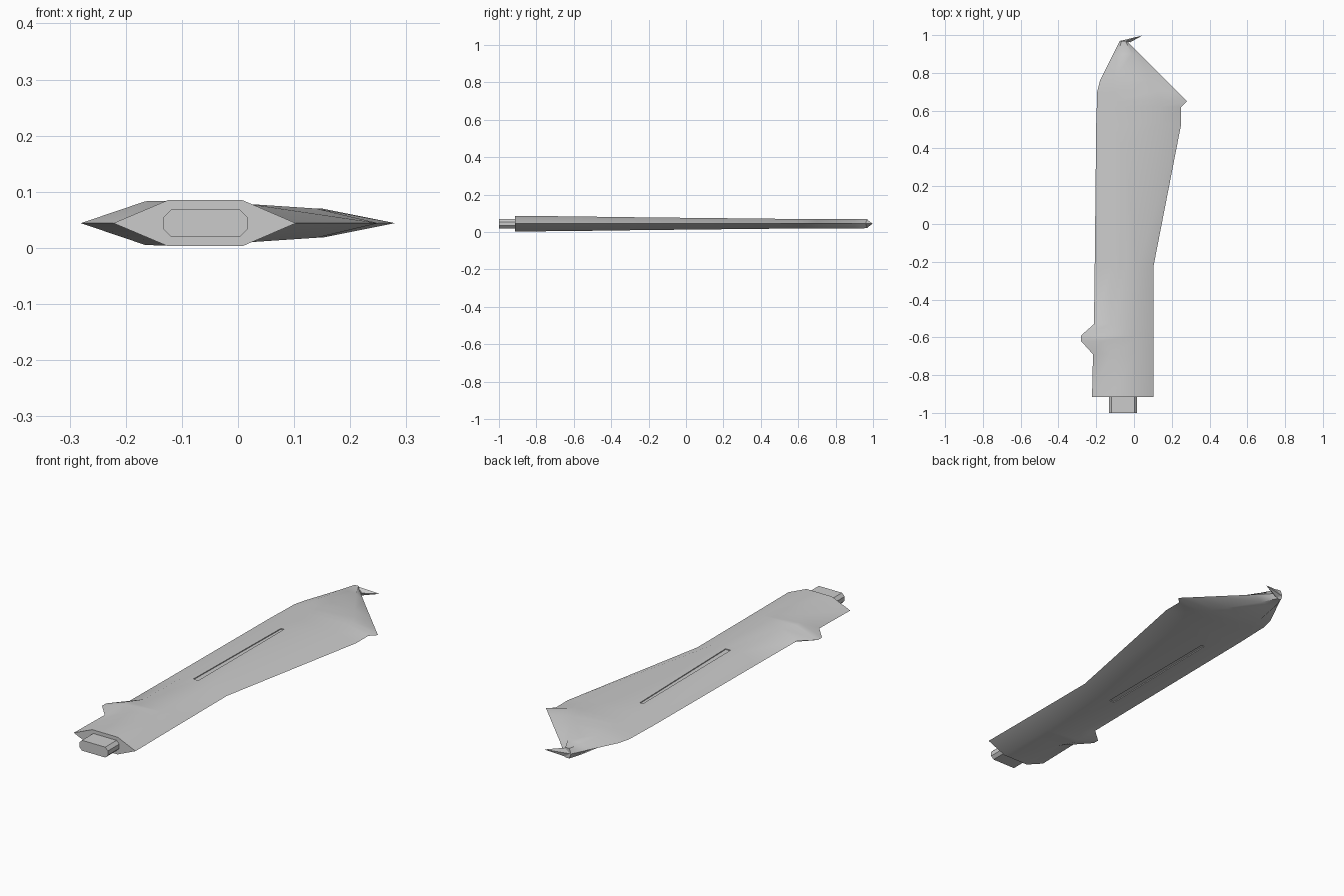
import bpy, bmesh, math

cube = bpy.data.objects.get("Cube")
if cube:
    bpy.data.objects.remove(cube, do_unlink=True)

MID = 0.044  # height of the cutting edge

steel = bpy.data.materials.new("pale grey steel")
steel.use_nodes = True
steel.diffuse_color = (0.6, 0.6, 0.6, 1)
steel.node_tree.nodes["Principled BSDF"].inputs["Base Color"].default_value = (0.6, 0.6, 0.6, 1)


def make_object(name, bm, smooth=False):
    bmesh.ops.recalc_face_normals(bm, faces=bm.faces)
    mesh = bpy.data.meshes.new(name)
    bm.to_mesh(mesh)
    bm.free()
    mesh.materials.append(steel)
    obj = bpy.data.objects.new(name, mesh)
    bpy.context.collection.objects.link(obj)
    if smooth:
        shade(obj)
    return obj


def shade(obj):
    bpy.ops.object.select_all(action='DESELECT')
    obj.select_set(True)
    bpy.context.view_layer.objects.active = obj
    bpy.ops.object.shade_smooth_by_angle(angle=math.radians(30))


def loft(rings):
    """Skin a row of matching closed rings and cap both ends."""
    bm = bmesh.new()
    rows = [[bm.verts.new(p) for p in ring] for ring in rings]
    for a, b in zip(rows, rows[1:]):
        for i in range(len(a)):
            j = (i + 1) % len(a)
            bm.faces.new((a[i], a[j], b[j], b[i]))
    bm.faces.new(rows[0])
    bm.faces.new(rows[-1])
    return bm


# Blade stations: y, left edge, left ridge, right ridge, right edge, half thickness
stations = [
    (-0.915, -0.222, -0.125, 0.008, 0.103, 0.041),
    (-0.69, -0.217, -0.125, 0.008, 0.102, 0.040),
    (-0.62, -0.28, -0.165, 0.008, 0.102, 0.039),
    (-0.59, -0.28, -0.165, 0.008, 0.102, 0.039),
    (-0.53, -0.212, -0.125, 0.008, 0.102, 0.038),
    (-0.23, -0.208, -0.12, 0.02, 0.102, 0.034),
    (0.53, -0.20, -0.11, 0.14, 0.25, 0.026),
    (0.62, -0.197, -0.11, 0.14, 0.25, 0.026),
    (0.65, -0.196, -0.11, 0.15, 0.28, 0.026),
    (0.70, -0.195, -0.11, 0.12, 0.23, 0.026),
    (0.76, -0.18, -0.11, 0.08, 0.17, 0.026),
    (0.90, -0.11, -0.085, -0.01, 0.03, 0.025),
    (0.97, -0.075, -0.066, -0.046, -0.038, 0.024),
]
blade = make_object("blade", loft([
    [(lo, y, MID), (li, y, MID + h), (ri, y, MID + h),
     (ro, y, MID), (ri, y, MID - h), (li, y, MID - h)]
    for y, lo, li, ri, ro, h in stations]))

# Narrow tapered groove, cut shallowly into both flats
for side in (1, -1):
    rings = []
    for y, w, h in ((-0.23, 0.013, 0.034), (0.42, 0.008, 0.027)):
        low, high = MID + side * (h - 0.004), MID + side * 0.06
        rings.append([(-0.06 - w, y, low), (-0.06 + w, y, low),
                      (-0.06 + w, y, high), (-0.06 - w, y, high)])
    cutter = make_object("groove_cutter", loft(rings))
    cutter.hide_render = True
    cut = blade.modifiers.new("groove", 'BOOLEAN')
    cut.operation = 'DIFFERENCE'
    cut.solver = 'EXACT'
    cut.object = cutter
    bpy.context.view_layer.objects.active = blade
    bpy.ops.object.modifier_apply(modifier=cut.name)
    bpy.data.objects.remove(cutter, do_unlink=True)
shade(blade)

# Hooked barb at the tip
bm = bmesh.new()
base = [bm.verts.new(p) for p in (
    (-0.075, 0.969, MID), (-0.056, 0.965, MID + 0.024),
    (-0.02, 0.962, MID), (-0.056, 0.965, MID - 0.024))]
apex = bm.verts.new((0.045, 0.998, MID))
bm.faces.new(base)
for i in range(4):
    bm.faces.new((base[i], base[(i + 1) % 4], apex))
make_object("tip_barb", bm)

# Chamfered tang at the base
cx, hw, hh, c = -0.058, 0.075, 0.0245, 0.014
corners = [(hw, hh - c), (hw - c, hh), (c - hw, hh), (-hw, hh - c),
           (-hw, c - hh), (c - hw, -hh), (hw - c, -hh), (hw, c - hh)]
make_object("tang", loft([[(cx + x, y, MID + z) for x, z in corners]
                          for y in (-1.0, -0.90)]))
